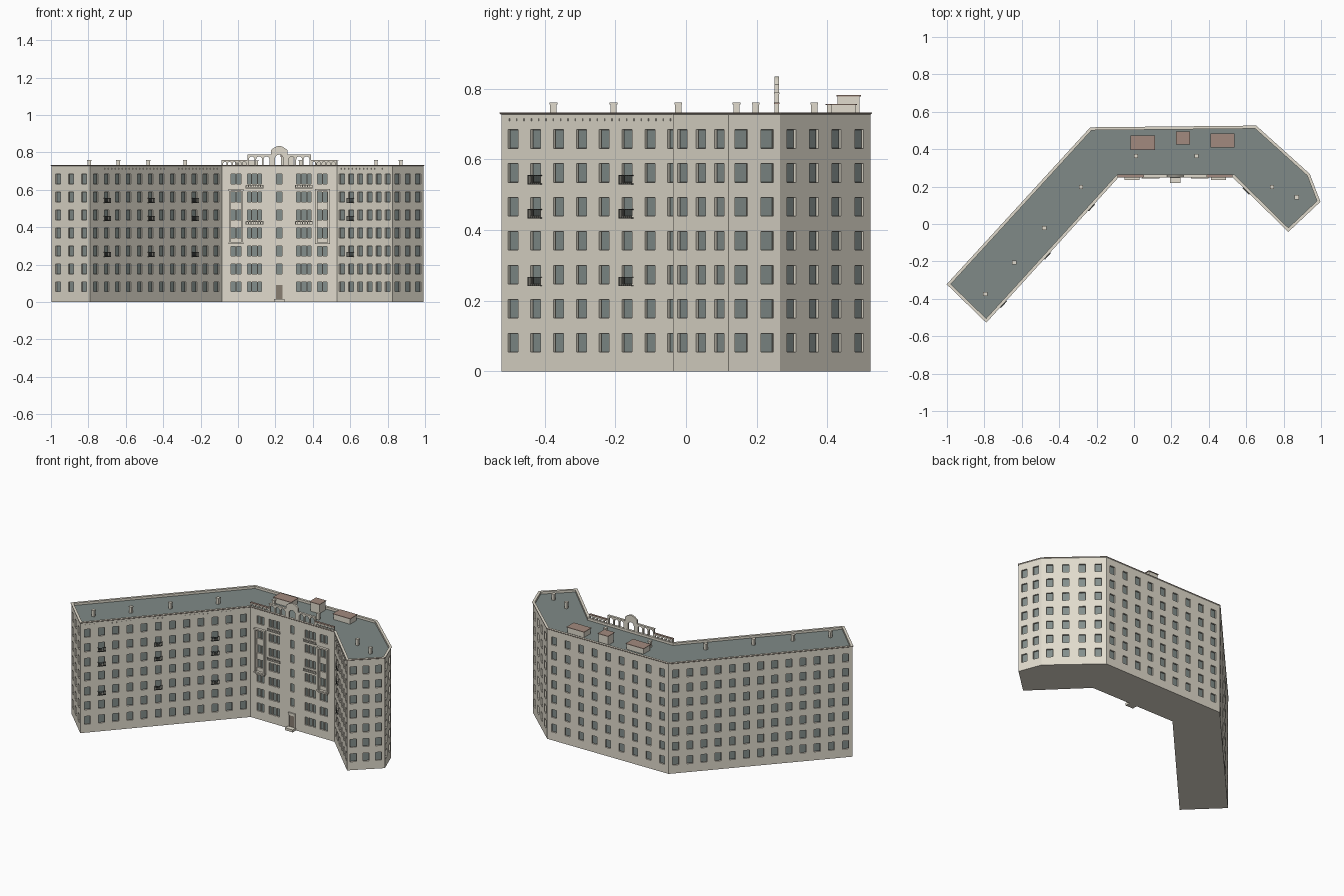
import bpy, bmesh, math
from mathutils import Vector, Matrix

cube = bpy.data.objects.get("Cube")
if cube:
    bpy.data.objects.remove(cube, do_unlink=True)


def material(name, rgb):
    m = bpy.data.materials.new(name)
    m.use_nodes = True
    col = (*rgb, 1)
    m.diffuse_color = col
    m.node_tree.nodes["Principled BSDF"].inputs["Base Color"].default_value = col
    return m


CREAM = material("cream_stone", (.75, .71, .61))
GLASS = material("window_glass", (.23, .275, .265))
FRAME = material("dark_frame", (.06, .065, .058))
SLATE = material("slate_roof", (.215, .255, .243))
CLAY = material("clay_coping", (.36, .255, .21))
DOOR = material("door_brown", (.25, .21, .17))


def finish(bm, name, mats):
    mesh = bpy.data.meshes.new(name)
    bm.to_mesh(mesh)
    bm.free()
    for m in mats:
        mesh.materials.append(m)
    ob = bpy.data.objects.new(name, mesh)
    bpy.context.collection.objects.link(ob)
    return ob


def add_box(bm, lo, hi, place=Matrix()):
    lo, hi = Vector(lo), Vector(hi)
    mat = place @ Matrix.Translation((lo + hi) / 2) @ Matrix.Diagonal((*(hi - lo), 1))
    bmesh.ops.create_cube(bm, size=1, matrix=mat)


def boxes(name, mat, items, place=Matrix()):
    bm = bmesh.new()
    for lo, hi in items:
        add_box(bm, lo, hi, place)
    return finish(bm, name, [mat])


def offset(poly, d):
    """Move every side of a counter-clockwise outline outwards by d."""
    out = []
    for i, p in enumerate(poly):
        a = (p - poly[i - 1]).normalized()
        b = (poly[(i + 1) % len(poly)] - p).normalized()
        na, nb = Vector((a.y, -a.x)), Vector((b.y, -b.x))
        out.append(p + (na + nb) * d / (1 + na.dot(nb)))
    return out


# Footprint, counter-clockwise from the left wing's end
OUTLINE = [Vector(p) for p in ((-.996, -.322), (-.79, -.522), (-.085, .253), (.53, .253),
                               (.825, -.037), (.992, .12), (.936, .266), (.652, .522), (-.232, .513))]
COUNTS = [3, 12, 0, 6, 3, 2, 4, 9, 13]
TOP, ROOF, MID = .73, .718, .22
ROWS = [(.055 + .096 * i, .108 + .096 * i) for i in range(7)]


def wall_frame(i):
    """Local axes of wall i: x along it, y outwards, z up."""
    p, q = OUTLINE[i], OUTLINE[(i + 1) % len(OUTLINE)]
    d = (q - p).normalized()
    m = Matrix(((d.x, d.y, 0, p.x), (d.y, -d.x, 0, p.y), (0, 0, 1, 0), (0, 0, 0, 1)))
    return m, (q - p).length


def columns(i):
    length = wall_frame(i)[1]
    if COUNTS[i]:
        step = length / COUNTS[i]
        return [((k + .5) * step - .019, (k + .5) * step + .019) for k in range(COUNTS[i])]
    half = [(.094, .113), (.119, .145), (.151, .17), (.205, .228), (.234, .257)]
    spans = [(-b, -a) for a, b in half] + [(-.014, .014)] + half
    c = MID - OUTLINE[i].x
    return sorted((a + c, b + c) for a, b in spans)


# Walls with recessed windows; the plain ones of the entrance front have no frame
bm = bmesh.new()


def ring(place, x0, x1, z0, z1, y):
    return [bm.verts.new(place @ Vector(c)) for c in ((x0, y, z0), (x1, y, z0), (x1, y, z1), (x0, y, z1))]


def bridge(a, b, index):
    for k in range(4):
        n = (k + 1) % 4
        bm.faces.new((a[k], a[n], b[n], b[k])).material_index = index


for i in range(len(OUTLINE)):
    place, length = wall_frame(i)
    xs = [0] + [v for c in columns(i) for v in c] + [length]
    zs = [0] + [v for r in ROWS for v in r] + [TOP]
    for a in range(len(xs) - 1):
        for b in range(len(zs) - 1):
            x0, x1, z0, z1 = xs[a], xs[a + 1], zs[b], zs[b + 1]
            outer = ring(place, x0, x1, z0, z1, 0)
            if a % 2 and b % 2:
                pane = ring(place, x0, x1, z0, z1, -.009)
                bridge(outer, pane, 0)
                if COUNTS[i]:
                    t = .002
                    rim, pane = pane, ring(place, x0 + t, x1 - t, z0 + t, z1 - t, -.009)
                    bridge(rim, pane, 2)
                bm.faces.new(pane).material_index = 1
            else:
                bm.faces.new(outer)
bm.faces.new([bm.verts.new((p.x, p.y, 0)) for p in reversed(OUTLINE)])
finish(bm, "walls", [CREAM, GLASS, FRAME])

# Flat roof
bm = bmesh.new()
bm.faces.new([bm.verts.new((p.x, p.y, ROOF)) for p in offset(OUTLINE, -.002)])
finish(bm, "roof", [SLATE])

# Parapet coping with a thin clay-coloured outer lip
bm = bmesh.new()
section = [(.001, .727), (.004, .73), (.004, .733), (-.012, .733), (-.012, ROOF - .002)]
loops = [[bm.verts.new((p.x, p.y, z)) for p in offset(OUTLINE, d)] for d, z in section]
for k, (lo, hi) in enumerate(zip(loops, loops[1:])):
    for j in range(len(lo)):
        n = (j + 1) % len(lo)
        bm.faces.new((lo[j], lo[n], hi[n], hi[j])).material_index = int(k == 1)
finish(bm, "parapet_coping", [CREAM, CLAY])

# Dentils and shallow iron balconies on the two courtyard walls
for i, side, picks in ((1, "left", (1, 5, 9)), (3, "right", (1,))):
    place, length = wall_frame(i)
    n = int(length / .028)
    boxes(side + "_wing_dentils", CREAM,
          [((k * .028, 0, .708), (k * .028 + .004, .003, .716)) for k in range(1, n)], place)
    bars = []
    for c in picks:
        mid = sum(columns(i)[c]) / 2
        for r in (2, 4, 5):
            z = ROWS[r][0] - .006
            x0, x1 = mid - .024, mid + .024
            bars.append(((x0, 0, z), (x1, .009, z + .002)))
            bars.append(((x0, .007, z + .024), (x1, .009, z + .026)))
            for k in range(7):
                x = x0 + k * (x1 - x0 - .002) / 6
                bars.append(((x, .007, z), (x + .002, .009, z + .025)))
            for x in (x0, x1 - .002):
                bars.append(((x, 0, z + .024), (x + .002, .009, z + .026)))
    boxes(side + "_wing_balconies", FRAME, bars, place)

# Framed bays and stone balconies, mirrored about the entrance axis
FRONT = OUTLINE[2].y
for s, side in ((-1, "left"), (1, "right")):
    def span(a, b, y0, y1, z0, z1):
        x0, x1 = sorted((MID + s * a, MID + s * b))
        return (x0, y0, z0), (x1, y1, z1)
    out = FRONT - .014
    parts = [span(a, a + .011, out, FRONT, .31, .6) for a in (.193, .258)]
    parts += [span(.191, .271, out - .003, FRONT, z, z + .009) for z in (.31, .594)]
    parts += [span(.2, .262, out + .006, FRONT, .298, .31)]
    boxes(side + "_facade_bay", CREAM, parts)
    parts = []
    for z in (.414, .608):
        parts += [span(.085, .178, FRONT - .01, FRONT, z, z + .004),
                  span(.085, .178, FRONT - .01, FRONT - .007, z + .014, z + .018)]
        parts += [span(.085 + k * .0128, .089 + k * .0128, FRONT - .009, FRONT - .007, z, z + .016)
                  for k in range(8)]
    boxes(side + "_facade_balconies", CREAM, parts)

# Entrance
boxes("entrance_step", CREAM, [((MID - .028, FRONT - .035, 0), (MID + .028, FRONT, .016))])
boxes("entrance_surround", CREAM, [((MID + a, FRONT - .006, .016), (MID + b, FRONT, .094))
                                   for a, b in ((-.023, -.018), (.018, .023))]
      + [((MID - .025, FRONT - .008, .092), (MID + .025, FRONT, .109))])
boxes("entrance_door", DOOR, [((MID - .018, FRONT - .003, .016), (MID + .018, FRONT, .092))])


# Rooftop arcade: panels pierced by round arches
def arcade(name, x0, x1, count, pier, crown, top):
    bm = bmesh.new()

    def quad(xa, za, xb, zb):
        pts = ((xa, za), (xb, zb), (xb, top(xb)), (xa, top(xa)))
        bm.faces.new([bm.verts.new((x, FRONT - .002, z)) for x, z in pts])
    bay = (x1 - x0 - pier) / count
    r = (bay - pier) / 2
    for k in range(count):
        a = x0 + k * bay
        for j in range(4):
            quad(a + pier * j / 4, TOP, a + pier * (j + 1) / 4, TOP)
        c = a + pier + r
        arc = [(c - r * math.cos(t * math.pi / 10), crown - r + r * math.sin(t * math.pi / 10))
               for t in range(11)]
        for p, q in zip(arc, arc[1:]):
            quad(*p, *q)
    for j in range(4):
        quad(x1 - pier * (4 - j) / 4, TOP, x1 - pier * (3 - j) / 4, TOP)
    bmesh.ops.remove_doubles(bm, verts=bm.verts, dist=.0001)
    ob = finish(bm, name, [CREAM])
    mod = ob.modifiers.new("thickness", "SOLIDIFY")
    mod.thickness, mod.offset = .012, -1


for s, side in ((-1, "left"), (1, "right")):
    for name, a, b, count, pier, h in (("low", .17, .307, 5, .007, .756), ("high", .044, .17, 3, .008, .785)):
        x0, x1 = sorted((MID + s * a, MID + s * b))
        arcade(f"{side}_{name}_arcade", x0, x1, count, pier, h - .007, lambda x: h)
        boxes(f"{side}_{name}_arcade_coping", CLAY if name == "low" else CREAM,
              [((x0, FRONT - .004, h), (x1, FRONT + .011, h + .004))])
arcade("central_gable", MID - .044, MID + .044, 1, .022, .788,
       lambda x: .812 + .022 * math.cos(min(1, abs(x - MID) / .044) * math.pi / 2))

# Roof houses with clay lids
for name, x0, x1, y0, y1, h in (("left", -.02, .112, .395, .472, .757), ("middle", .225, .3, .425, .495, .782),
                                ("right", .408, .537, .408, .484, .757)):
    boxes(name + "_roof_house", CREAM, [((x0 + .004, y0 + .004, ROOF), (x1 - .004, y1 - .004, h - .004))])
    boxes(name + "_roof_house_lid", CLAY, [((x0, y0, h - .004), (x1, y1, h))])

# Chimneys with caps
stacks = []
for x, y in ((-.795, -.375), (-.64, -.205), (-.48, -.022), (-.283, .197), (.01, .363), (.335, .363),
             (.738, .197), (.87, .143)):
    stacks += [((x - .009, y - .009, ROOF), (x + .009, y + .009, .755)),
               ((x - .011, y - .011, .755), (x + .011, y + .011, .76))]
boxes("chimneys", CREAM, stacks)
